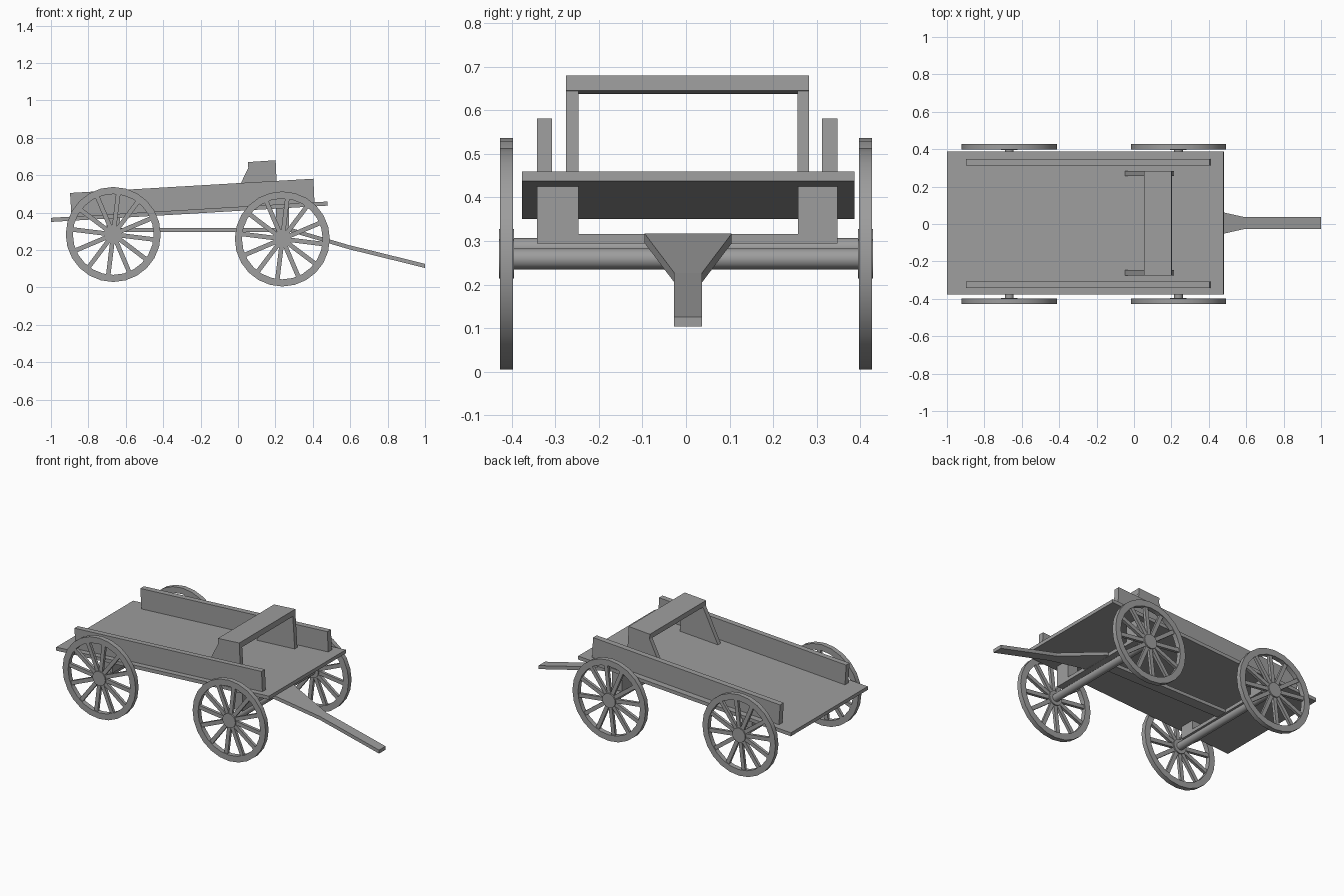
import bpy, bmesh, math
from mathutils import Matrix, Vector

cube = bpy.data.objects.get("Cube")
if cube:
    bpy.data.objects.remove(cube, do_unlink=True)

wood = bpy.data.materials.new("weathered grey")
wood.use_nodes = True
GREY = (0.34, 0.34, 0.34, 1)
wood.diffuse_color = GREY
wood.node_tree.nodes["Principled BSDF"].inputs["Base Color"].default_value = GREY


def finish(name, bm, smooth=False):
    bmesh.ops.recalc_face_normals(bm, faces=bm.faces)
    mesh = bpy.data.meshes.new(name)
    bm.to_mesh(mesh)
    bm.free()
    mesh.materials.append(wood)
    ob = bpy.data.objects.new(name, mesh)
    bpy.context.collection.objects.link(ob)
    if smooth:
        bpy.ops.object.select_all(action='DESELECT')
        ob.select_set(True)
        bpy.context.view_layer.objects.active = ob
        bpy.ops.object.shade_smooth_by_angle(angle=math.radians(35))
    return ob


def prism(name, profile, y0, y1):
    """Extrude an x-z outline from y0 to y1."""
    bm = bmesh.new()
    face = bm.faces.new([bm.verts.new((x, y0, z)) for x, z in profile])
    out = bmesh.ops.extrude_face_region(bm, geom=[face])
    verts = [v for v in out["geom"] if isinstance(v, bmesh.types.BMVert)]
    bmesh.ops.translate(bm, verts=verts, vec=(0, y1 - y0, 0))
    return finish(name, bm)


def cylinder(bm, x, z, y0, y1, radius, sides):
    place = Matrix.Translation((x, (y0 + y1) / 2, z)) @ Matrix.Rotation(math.pi / 2, 4, 'X')
    bmesh.ops.create_cone(bm, cap_ends=True, segments=sides, radius1=radius,
                          radius2=radius, depth=y1 - y0, matrix=place)


# Height of the sloping bed's underside
def bed(x):
    return 0.35 + 0.059 * (x + 1)


def wheel(name, x, y, z, outer=0.254, inner=0.216, half=0.015, sides=24, spokes=12):
    bm = bmesh.new()
    # Rim
    rings = []
    for i in range(sides):
        a = math.tau * i / sides
        rings.append([bm.verts.new((x + r * math.cos(a), y + w, z + r * math.sin(a)))
                      for r, w in ((outer, -half), (outer, half), (inner, half), (inner, -half))])
    for i in range(sides):
        p, q = rings[i], rings[(i + 1) % sides]
        for k in range(4):
            n = (k + 1) % 4
            bm.faces.new((p[k], p[n], q[n], q[k]))
    # Spokes
    for i in range(spokes):
        turn = Matrix.Rotation(math.tau * i / spokes + math.radians(7), 4, 'Y')
        size = Matrix.Diagonal((0.2, 0.018, 0.024, 1))
        bmesh.ops.create_cube(bm, size=1, matrix=Matrix.Translation((x, y, z)) @ turn
                              @ Matrix.Translation((0.122, 0, 0)) @ size)
    # Hub
    cylinder(bm, x, z, y - 0.017, y + 0.017, 0.045, 16)
    finish(name, bm, smooth=True)


# Bed and side boards
prism("bed_floor", [(-1, bed(-1)), (0.48, bed(0.48)),
                    (0.479, bed(0.48) + 0.022), (-1, bed(-1) + 0.022)], -0.377, 0.387)
for side, y0, y1 in (("right", -0.342, -0.308), ("left", 0.312, 0.348)):
    prism(side + "_side_board", [(-0.89, bed(-0.89) + 0.02), (0.409, bed(0.409) + 0.02),
                                 (0.403, 0.581), (-0.898, 0.505)], y0, y1)

# Seat
prism("seat_plank", [(0.055, 0.637), (0.203, 0.645), (0.201, 0.68), (0.053, 0.67)],
      -0.275, 0.283)
for side, y0, y1 in (("right", -0.275, -0.247), ("left", 0.256, 0.283)):
    prism(side + "_seat_support", [(-0.05, bed(-0.05) + 0.02), (0.215, bed(0.215) + 0.02),
                                   (0.202, 0.646), (0.055, 0.638)], y0, y1)

# Running gear: axle, bolster, bolster posts and wheels at each end
for end, x, z in (("rear", -0.667, 0.283), ("front", 0.237, 0.259)):
    bm = bmesh.new()
    cylinder(bm, x, z, -0.429, 0.429, 0.024, 12)
    finish(end + "_axle", bm, smooth=True)
    prism(end + "_bolster", [(x - 0.035, 0.294), (x + 0.035, 0.294),
                             (x + 0.035, 0.316), (x - 0.035, 0.316)], -0.342, 0.348)
    for side, y0, y1 in (("right", -0.342, -0.247), ("left", 0.257, 0.348)):
        prism(end + "_" + side + "_post",
              [(x - 0.035, 0.3), (x + 0.035, 0.3),
               (x + 0.035, bed(x + 0.035)), (x - 0.035, bed(x - 0.035))], y0, y1)
    for side, y in (("right", -0.412), ("left", 0.412)):
        wheel(end + "_" + side + "_wheel", x, y, z)

# Centre reach joining the axles
prism("reach", [(-0.7, 0.296), (0.28, 0.296), (0.28, 0.317), (-0.7, 0.317)], -0.03, 0.038)

# Tongue: wide at the bolster, then a narrow sloping pole
bm = bmesh.new()
sections = []
for x, half, top in ((0.23, 0.1, 0.317), (0.285, 0.1, 0.317), (0.59, 0.032, 0.227),
                     (1.0, 0.032, 0.126)):
    sections.append([bm.verts.new((x, 0.005 + s * half, h))
                     for s, h in ((-1, top), (1, top), (1, top - 0.022), (-1, top - 0.022))])
for p, q in zip(sections, sections[1:]):
    for k in range(4):
        n = (k + 1) % 4
        bm.faces.new((p[k], p[n], q[n], q[k]))
bm.faces.new(sections[0])
bm.faces.new(sections[-1])
finish("tongue", bm)
